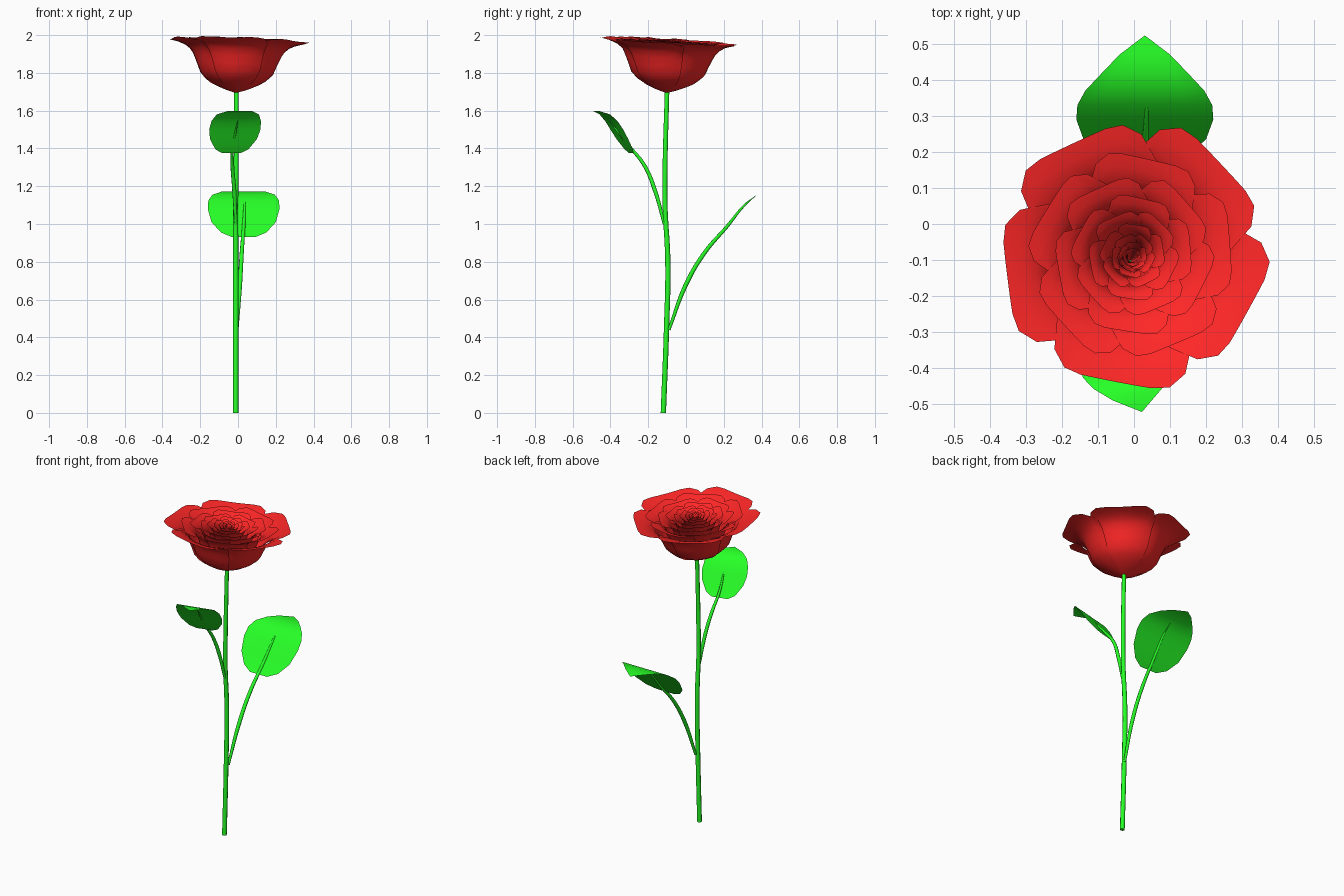
import bpy, math, random
from mathutils import Matrix, Vector

if "Cube" in bpy.data.objects:
    bpy.data.objects.remove(bpy.data.objects["Cube"])

random.seed(4)


def material(name, color):
    m = bpy.data.materials.new(name)
    m.diffuse_color = color
    m.use_nodes = True
    m.node_tree.nodes["Principled BSDF"].inputs["Base Color"].default_value = m.diffuse_color
    return m


RED = material("petal_red", (1.0, 0.02, 0.02, 1))
GREEN = material("leaf_green", (0.02, 1.0, 0.02, 1))


def lerp_table(table, t):
    """Interpolate rows of (key, values...) at key t."""
    for a, b in zip(table, table[1:]):
        if t <= b[0]:
            f = (t - a[0]) / (b[0] - a[0])
            return [p + (q - p) * f for p, q in zip(a[1:], b[1:])]
    return list(table[-1][1:])


def sheet(name, rows, mat):
    """Smooth surface through a grid of points."""
    n = len(rows[0])
    verts = [p for row in rows for p in row]
    faces = [(r * n + c, r * n + c + 1, (r + 1) * n + c + 1, (r + 1) * n + c)
             for r in range(len(rows) - 1) for c in range(n - 1)]
    me = bpy.data.meshes.new(name)
    me.from_pydata(verts, [], faces)
    me.validate()
    me.materials.append(mat)
    me.shade_smooth()
    ob = bpy.data.objects.new(name, me)
    bpy.context.collection.objects.link(ob)
    return ob


def stalk(name, points):
    """Round tapered tube through (x, y, z, radius) points."""
    cu = bpy.data.curves.new(name, 'CURVE')
    cu.dimensions = '3D'
    cu.bevel_depth = 1.0
    cu.bevel_resolution = 2
    cu.resolution_u = 5
    cu.use_fill_caps = True
    sp = cu.splines.new('BEZIER')
    sp.bezier_points.add(len(points) - 1)
    for bp, (x, y, z, r) in zip(sp.bezier_points, points):
        bp.co = (x, y, z)
        bp.radius = r
        bp.handle_left_type = bp.handle_right_type = 'AUTO'
    cu.materials.append(GREEN)
    ob = bpy.data.objects.new(name, cu)
    bpy.context.collection.objects.link(ob)
    return ob


def leaf(name, centre_x, spine, turn):
    """Leaf blade from (y, z, half width) rows, turned about z at its middle."""
    mid_y = (spine[0][0] + spine[-1][0]) / 2
    rot = Matrix.Rotation(turn, 3, 'Z')
    origin = Vector((centre_x, mid_y, 0))
    rows = []
    for y, z, w in spine:
        rows.append([rot @ Vector((w * u / 3, y - mid_y, z)) + origin
                     for u in range(-3, 4)])
    return sheet(name, rows, GREEN)


# Main stem and the two leaf stalks
stalk("stem", [(-0.012, -0.12, 0, .014), (-0.012, -0.103, .45, .014),
               (-0.012, -0.096, .8, .014), (-0.012, -0.111, 1.1, .013),
               (-0.01, -0.111, 1.3, .013), (-0.008, -0.1, 1.71, .012)])
stalk("back_leaf_stalk", [(-.005, -.09, .44, .008), (.01, 0, .68, .012),
                          (.02, .1, .85, .011), (.03, .22, .99, .009),
                          (.035, .31, 1.1, .006), (.036, .37, 1.15, .001)])
stalk("front_leaf_stalk", [(-.012, -.115, 1.0, .008), (-.02, -.165, 1.18, .011),
                           (-.03, -.22, 1.31, .010), (-.03, -.29, 1.4, .008),
                           (-.01, -.37, 1.5, .005), (0, -.41, 1.55, .001)])

# Leaf blades
leaf("back_leaf", .03, [(.165, .93, .06), (.19, .955, .12), (.235, 1.01, .17),
                        (.29, 1.08, .19), (.33, 1.125, .187), (.37, 1.155, .165),
                        (.42, 1.171, .118), (.47, 1.172, .07), (.523, 1.163, 0)], 0)
leaf("front_leaf", -.007, [(-.285, 1.375, .05), (-.30, 1.395, .09), (-.335, 1.45, .128),
                           (-.365, 1.5, .14), (-.395, 1.545, .135), (-.43, 1.58, .115),
                           (-.475, 1.597, .07), (-.525, 1.598, 0)], math.radians(14))

# Rose head: nested rings of five petals sharing one cup profile (t, radius, z)
CUP = [(0, .008, 1.695), (.12, .07, 1.715), (.25, .14, 1.748), (.37, .188, 1.79),
       (.52, .216, 1.86), (.68, .245, 1.92), (.82, .29, 1.952), (1, .378, 1.972)]
# Petal rim outline: (|u|, reach along profile)
RIM = [(0, .95), (.3, .96), (.55, 1.0), (.8, .94), (1, .8)]
RINGS = [.378, .29, .225, .172, .128, .092, .062, .04, .022]
TILT = Matrix.Rotation(math.radians(-3.3), 3, 'X') @ Matrix.Rotation(math.radians(1.8), 3, 'Y')
PIVOT = Vector((-.003, -.088, 1.97))


def petal(name, scale, angle, half, lift):
    rows = []
    for i in range(11):
        row = []
        for j in range(11):
            u = j / 5 - 1
            t = i / 10 * lerp_table(RIM, abs(u))[0]
            r, z = lerp_table(CUP, t)
            r *= scale * (1 + .035 * u)
            z += lift * t
            a = angle + u * half * (1.22 - .22 * t * t)
            p = Vector((r * math.cos(a), r * math.sin(a), z - 1.97))
            row.append(TILT @ p + PIVOT)
        rows.append(row)
    return sheet(name, rows, RED)


for k, rim in enumerate(RINGS):
    for n in range(5):
        jitter = random.uniform(-.06, .06) if k else 0
        angle = math.radians(46 + 72 * n + 36 * k) + jitter
        petal(f"petal_ring{k + 1}_{n + 1}", rim / .378, angle,
              math.radians(39), .004 if k else 0)
